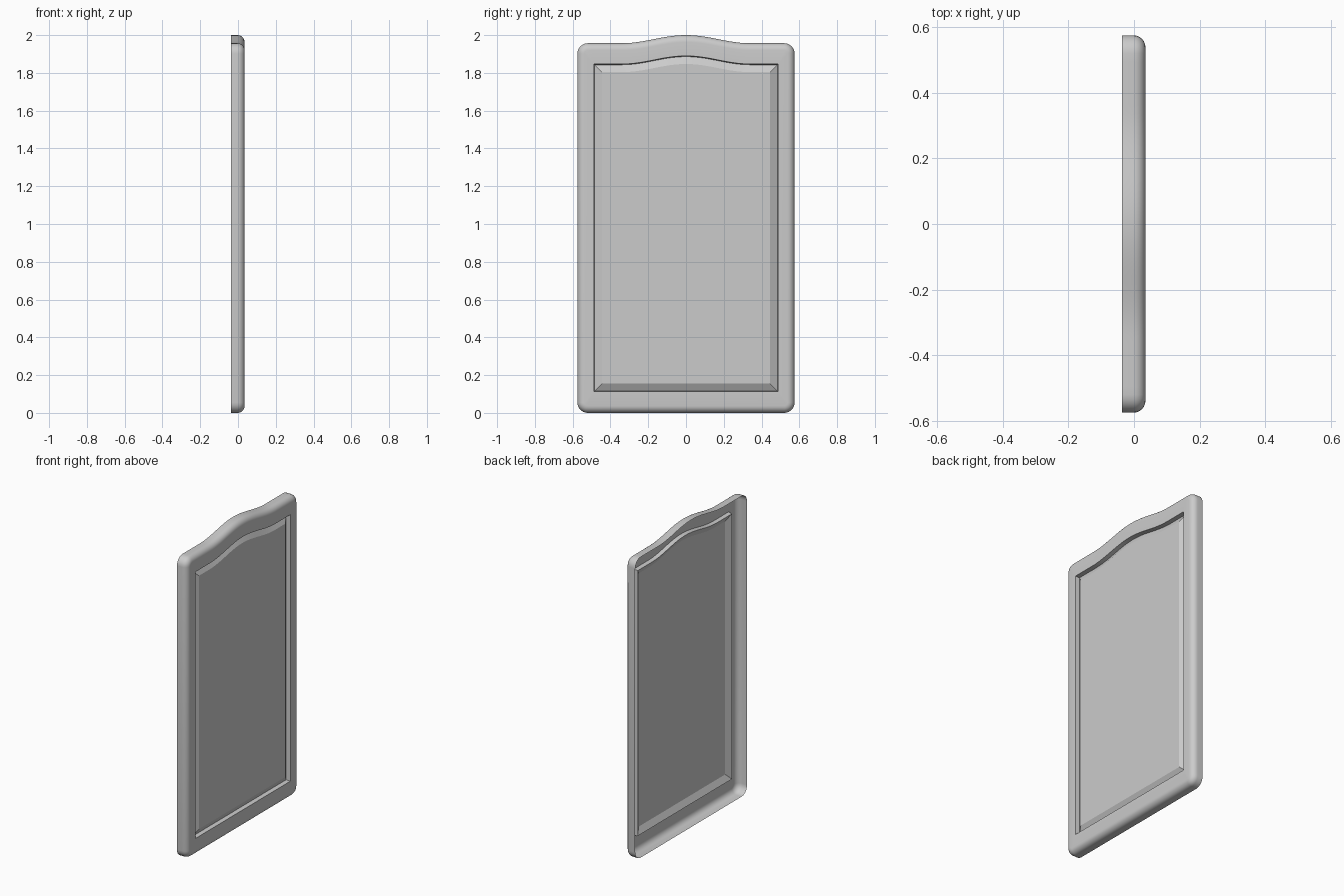
import bpy, bmesh, math

cube = bpy.data.objects.get("Cube")
if cube:
    bpy.data.objects.remove(cube)

HALF, TOP, ARCH, ARCH_HALF = 0.575, 1.957, 0.043, 0.34
BACK, FACE = -0.037, 0.035
ROUND = 0.037


def arch(y):
    """Height of the gentle hump in the top rail."""
    t = min(abs(y) / ARCH_HALF, 1)
    return ARCH * (1 + math.cos(math.pi * t)) / 2


def outline(inset, x, radius, bottom=None, top=None):
    """Closed door outline at depth x, with rounded corners and arched top."""
    half = HALF - inset
    low = inset if bottom is None else bottom
    high = TOP - inset if top is None else top
    pts = []

    def corner(sy, cz, start):
        for i in range(7):
            a = math.radians(start + 15 * i)
            pts.append((x, sy * (half - radius) + radius * math.cos(a),
                        cz + radius * math.sin(a)))

    corner(-1, low + radius, 180)
    corner(1, low + radius, 270)
    corner(1, high - radius, 0)
    # arched top edge, from +y to -y
    for i in range(1, 40):
        y = (half - radius) * (1 - i / 20)
        pts.append((x, y, high + arch(y)))
    corner(-1, high - radius, 90)
    return pts


# Outer side wall and rounded front edge
rings = [outline(0, BACK, 0.055)]
for i in range(7):
    a = math.radians(15 * i)
    inset = ROUND * (1 - math.cos(a))
    rings.append(outline(inset, FACE - ROUND + ROUND * math.sin(a), 0.055 - inset))

# Groove wall, sloped border and raised field
rings.append(outline(0.087, FACE, 0, 0.112, 1.847))
rings.append(outline(0.091, 0.008, 0, 0.116, 1.843))
rings.append(outline(0.130, 0.030, 0, 0.155, 1.804))

bm = bmesh.new()
loops = [[bm.verts.new(p) for p in ring] for ring in rings]
for outer, inner in zip(loops, loops[1:]):
    n = len(outer)
    for i in range(n):
        j = (i + 1) % n
        bm.faces.new((outer[i], outer[j], inner[j], inner[i]))
bm.faces.new(loops[-1])
bmesh.ops.remove_doubles(bm, verts=bm.verts, dist=0.0001)

mesh = bpy.data.meshes.new("door_panel")
bm.to_mesh(mesh)
bm.free()
door = bpy.data.objects.new("door_panel", mesh)
bpy.context.collection.objects.link(door)

# Plain grey finish
grey = bpy.data.materials.new("plain_grey")
grey.use_nodes = True
colour = (0.6, 0.6, 0.6, 1)
grey.diffuse_color = colour
grey.node_tree.nodes["Principled BSDF"].inputs["Base Color"].default_value = colour
mesh.materials.append(grey)

bpy.context.view_layer.objects.active = door
door.select_set(True)
bpy.ops.object.shade_smooth_by_angle(angle=math.radians(20))
